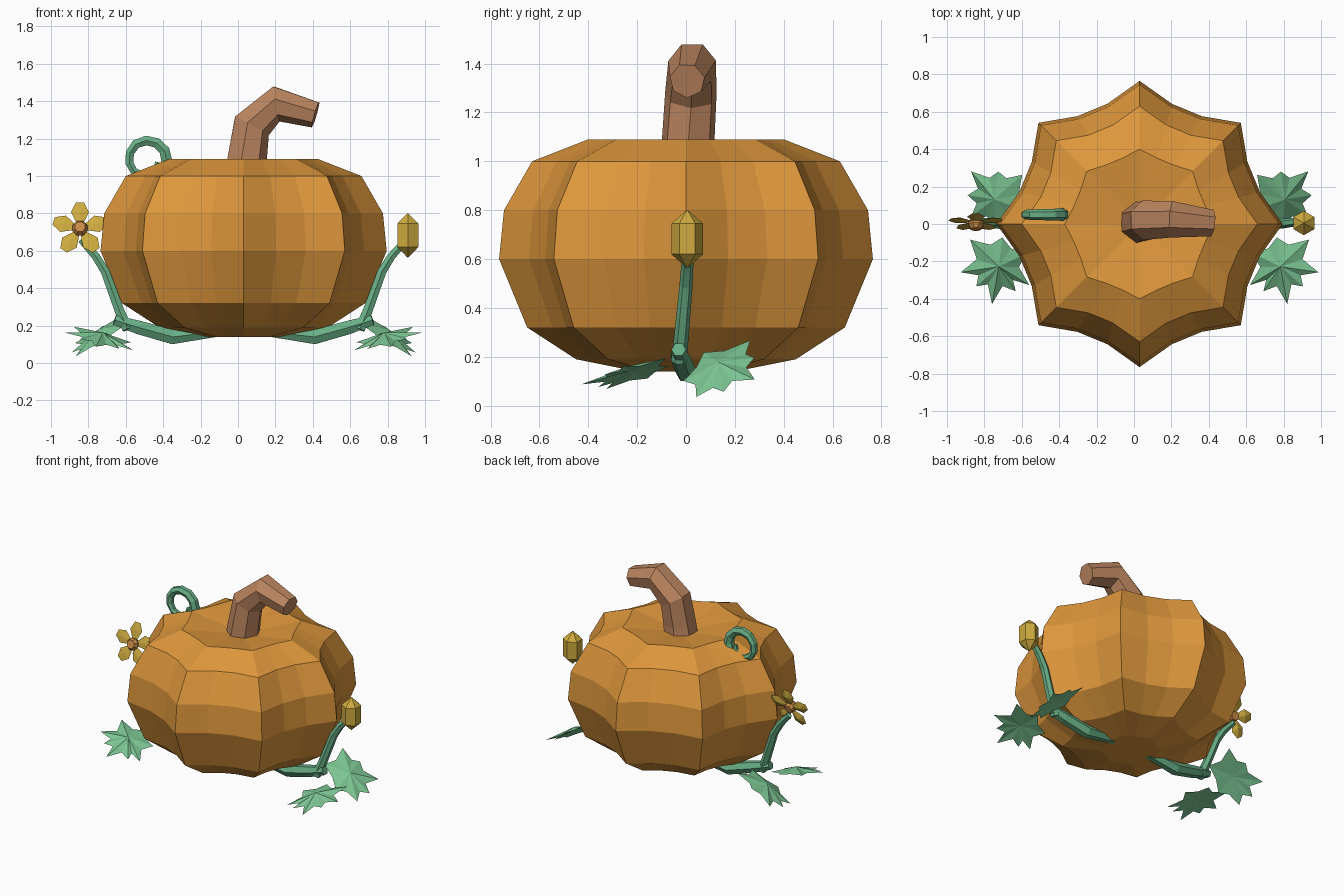
import bpy, bmesh
from math import sin, cos, pi, radians
from mathutils import Vector

cube = bpy.data.objects.get("Cube")
if cube:
    bpy.data.objects.remove(cube, do_unlink=True)

CX = 0.03  # shared axis of pumpkin and mirrored vines


def material(name, rgb):
    m = bpy.data.materials.new(name)
    m.use_nodes = True
    m.diffuse_color = (*rgb, 1)
    m.node_tree.nodes["Principled BSDF"].inputs["Base Color"].default_value = (*rgb, 1)
    return m


ORANGE = material("pumpkin orange", (0.73, 0.31, 0.045))
BROWN = material("stem brown", (0.5, 0.235, 0.115))
GREEN = material("leaf green", (0.2, 0.56, 0.29))
VINE = material("vine green", (0.14, 0.43, 0.24))
YELLOW = material("petal yellow", (0.62, 0.41, 0.05))
AMBER = material("flower centre amber", (0.6, 0.26, 0.06))


def finish(name, bm, mat):
    bmesh.ops.recalc_face_normals(bm, faces=bm.faces)
    me = bpy.data.meshes.new(name)
    bm.to_mesh(me)
    bm.free()
    me.materials.append(mat)
    ob = bpy.data.objects.new(name, me)
    bpy.context.collection.objects.link(ob)
    return ob


def loft(name, rings, mat):
    """Skin a list of equal-length point rings and cap both ends."""
    bm = bmesh.new()
    vs = [[bm.verts.new(p) for p in ring] for ring in rings]
    n = len(vs[0])
    for a, b in zip(vs, vs[1:]):
        for i in range(n):
            j = (i + 1) % n
            bm.faces.new((a[i], a[j], b[j], b[i]))
    bm.faces.new(vs[0])
    bm.faces.new(vs[-1])
    return finish(name, bm, mat)


def tube(name, path, radii, mat, sides=6, ref=(0, 1, 0), phase=0.0):
    pts = [Vector(p) for p in path]
    rings = []
    for i, p in enumerate(pts):
        t = (pts[min(i + 1, len(pts) - 1)] - pts[max(i - 1, 0)]).normalized()
        u = Vector(ref)
        u = (u - t * u.dot(t)).normalized()
        v = t.cross(u)
        angles = [2 * pi * k / sides + phase for k in range(sides)]
        rings.append([p + radii[i] * (u * cos(a) + v * sin(a)) for a in angles])
    return loft(name, rings, mat)


def pointed_plate(name, rim, top, bottom, mat):
    """Thin faceted blade: a rim joined to a raised and a lower point."""
    bm = bmesh.new()
    r = [bm.verts.new(p) for p in rim]
    t, b = bm.verts.new(top), bm.verts.new(bottom)
    for i in range(len(r)):
        j = (i + 1) % len(r)
        bm.faces.new((r[i], r[j], t))
        bm.faces.new((r[j], r[i], b))
    return finish(name, bm, mat)


# Pumpkin: eight outward ridges with hollow panels between them
profile = [(0.2, 0.14), (0.45, 0.19), (0.65, 0.32), (0.765, 0.6), (0.745, 0.8),
           (0.63, 1.0), (0.4, 1.09), (0.1, 1.045)]
rings = []
for r, z in profile:
    hollow = 0.87 if r > 0.42 else 0.91
    ring = []
    for k in range(24):
        s = r if k % 3 == 0 else r * hollow
        a = k * pi / 12
        ring.append((CX + s * cos(a), s * sin(a), z))
    rings.append(ring)
loft("pumpkin_body", rings, ORANGE)

# Bent stem
tube("stem", [(0.035, 0.01, 1.02), (0.045, 0.01, 1.1), (0.07, 0.02, 1.27),
              (0.205, 0.025, 1.39), (0.415, 0.005, 1.33)],
     [0.115, 0.11, 0.108, 0.1, 0.073], BROWN, sides=7, phase=pi / 14)

# Curled tendril on the shoulder
curl = []
for i in range(13):
    a = radians(-35 + 32 * i)
    r = 0.105 - 0.004 * max(0, i - 5) - 0.005 * max(0, i - 8)
    curl.append((-0.485 + r * cos(a), 0.05, 1.085 + r * sin(a)))
tube("tendril", curl, [0.036 - 0.0016 * i for i in range(13)], VINE)


def leaf(name, centre, normal, angles, lengths, sx):
    n = Vector(normal).normalized()
    c = Vector(centre)
    rim = []
    count = len(angles)
    for i in range(count):
        a, nxt = angles[i], angles[(i + 1) % count]
        gap = (nxt - a) % 360
        for ang, r, drop in ((a, lengths[i], 0.0), (a + gap / 2, 0.115, 0.0)):
            d = Vector((cos(radians(ang)) * r, sin(radians(ang)) * r, 0))
            d.z = -(d.x * n.x + d.y * n.y) / n.z - drop
            rim.append(c + d)

    def place(p):
        return (CX + sx * p.x, p.y, p.z)
    pointed_plate(name, [place(p) for p in rim], place(c + n * 0.035),
                  place(c + n * 0.012), GREEN)


# Vines, leaves and flower stalks on both sides
for side, sx in (("left", 1), ("right", -1)):
    def place(path):
        return [(CX + sx * x, y, z) for x, y, z in path]

    tube(side + "_vine", place([(0.12, 0, 0.17), (0.38, 0, 0.14), (0.56, -0.02, 0.19),
                                (0.69, -0.03, 0.23)]), [0.03, 0.045, 0.042, 0.03], VINE)
    tube(side + "_stalk", place([(0.62, -0.03, 0.18), (0.66, -0.02, 0.27), (0.74, 0, 0.49),
                                 (0.79, 0.005, 0.57), (0.87, 0.015, 0.66)]),
         [0.032, 0.03, 0.027, 0.025, 0.02], VINE)
    leaf(side + "_back_leaf", (0.76, 0.14, 0.15), (0.5, -0.25, 0.82),
         [-88, -35, 5, 45, 92, 137, 205], [0.15, 0.17, 0.16, 0.2, 0.14, 0.18, 0.16], sx)
    leaf(side + "_front_leaf", (0.76, -0.22, 0.13), (-0.2, -0.22, 0.93),
         [-125, -82, -45, -11, 43, 100, 158, 212],
         [0.17, 0.21, 0.16, 0.2, 0.2, 0.15, 0.17, 0.2], sx)

# Closed bud on the left stalk
tube("bud", [(0.908, 0.005, z) for z in (0.565, 0.62, 0.745, 0.8)],
     [0.003, 0.065, 0.065, 0.003], YELLOW)

# Open flower on the right stalk
tilt = radians(18)
face = Vector((0, -cos(tilt), sin(tilt)))
up = Vector((0, sin(tilt), cos(tilt)))
across = Vector((1, 0, 0))
hub = Vector((-0.845, 0.015, 0.715))
tube("flower_centre", [hub - face * 0.02, hub + face * 0.02, hub + face * 0.045],
     [0.03, 0.044, 0.03], AMBER, sides=8, ref=(1, 0, 0), phase=pi / 8)
for k in range(5):
    a = pi / 2 + k * 2 * pi / 5
    along = across * cos(a) + up * sin(a)
    wide = across * -sin(a) + up * cos(a)
    outline = [(0.02, -0.012), (0.095, -0.048), (0.148, -0.022),
               (0.148, 0.022), (0.095, 0.048), (0.02, 0.012)]
    rim = [hub + along * d + wide * w + face * 0.006 for d, w in outline]
    mid = hub + along * 0.09
    pointed_plate("petal_%d" % (k + 1), rim, mid + face * 0.012, mid - face * 0.012, YELLOW)
